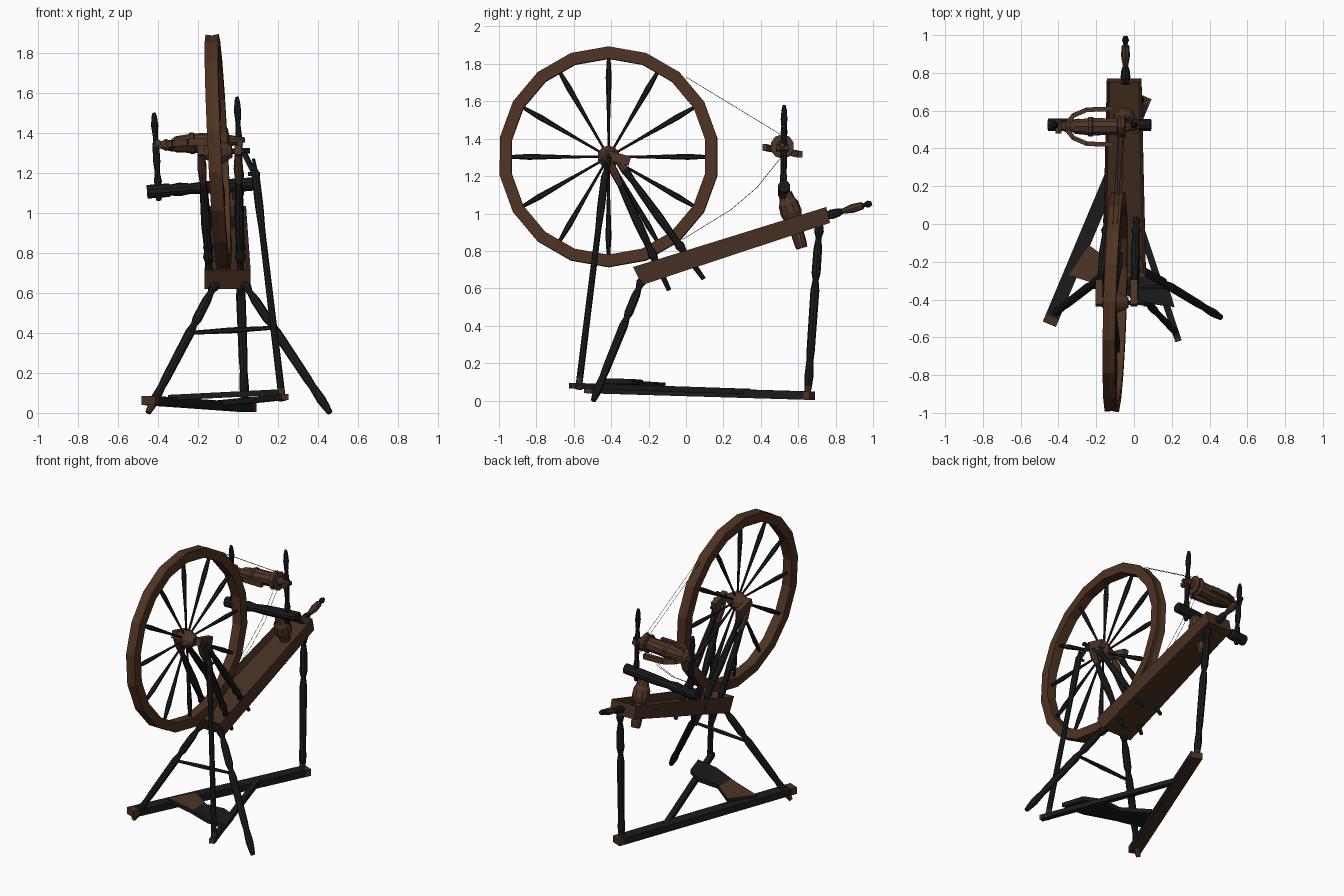
import bpy, bmesh, math
from mathutils import Vector as V, Matrix

old = bpy.data.objects.get("Cube")
if old:
    bpy.data.objects.remove(old)


def material(name, rgb):
    m = bpy.data.materials.new(name)
    m.use_nodes = True
    m.diffuse_color = (*rgb, 1)
    m.node_tree.nodes["Principled BSDF"].inputs["Base Color"].default_value = (*rgb, 1)
    return m


DARK = material("black_wood", (0.01, 0.011, 0.0115))
BENCH = material("bench_wood", (0.062, 0.029, 0.016))
BROWN = material("turned_brown_wood", (0.075, 0.035, 0.019))
RIM = material("rim_wood", (0.078, 0.033, 0.015))


def finish(name, bm, *mats):
    bmesh.ops.recalc_face_normals(bm, faces=bm.faces)
    mesh = bpy.data.meshes.new(name)
    bm.to_mesh(mesh)
    bm.free()
    for m in mats:
        mesh.materials.append(m)
    ob = bpy.data.objects.new(name, mesh)
    bpy.context.collection.objects.link(ob)


def turned(name, a, b, profile, mat=DARK, n=8, closed=False, band=None):
    """Lathe (t, radius) pairs along a-b; band is a t range in brown."""
    a, b = V(a), V(b)
    axis = (b - a).normalized()
    up = V((0, 0, 1)) if abs(axis.z) < 0.7 else V((0, 1, 0))
    u = (up - axis * up.dot(axis)).normalized()
    w = axis.cross(u)
    bm = bmesh.new()
    rings = []
    for t, r in profile:
        c = a.lerp(b, t)
        rings.append([bm.verts.new(c + (u * math.cos(k * math.tau / n)
                                        + w * math.sin(k * math.tau / n)) * r)
                      for k in range(n)])
    count = len(rings)
    for i in range(count if closed else count - 1):
        j = (i + 1) % count
        mid = (profile[i][0] + profile[j][0]) / 2
        for k in range(n):
            l = (k + 1) % n
            f = bm.faces.new((rings[i][k], rings[i][l], rings[j][l], rings[j][k]))
            if band and band[0] <= mid <= band[1]:
                f.material_index = 1
    if not closed:
        bm.faces.new(rings[0])
        bm.faces.new(rings[-1])
    finish(name, bm, mat, BROWN)


def beam(name, a, b, wide, high, mat=DARK, brown_ends=0.0, brown_below=False):
    """Box running from a to b, optionally with brown ends or underside."""
    a, b = V(a), V(b)
    d = b - a
    x = d.normalized()
    y = V((0, 0, 1)).cross(x).normalized()
    z = x.cross(y)
    bm = bmesh.new()
    bmesh.ops.create_cube(bm, size=1)
    if brown_ends:
        for s in (-1, 1):
            bmesh.ops.bisect_plane(bm, geom=bm.verts[:] + bm.edges[:] + bm.faces[:],
                                   plane_co=(s * (0.5 - brown_ends), 0, 0), plane_no=(1, 0, 0))
        for f in bm.faces:
            c = f.calc_center_median()
            f.material_index = int(abs(c.x) > 0.5 - brown_ends or (brown_below and c.z < -0.4))
    rot = Matrix((x, y, z)).transposed().to_4x4()
    bm.transform(Matrix.Translation((a + b) / 2) @ rot
                 @ Matrix.Diagonal((d.length, wide, high, 1)))
    finish(name, bm, mat, BENCH)


# Wheel: tilted rim, hub and twelve spokes
hub = V((-0.1, -0.414, 1.303))
tilt = Matrix.Rotation(-0.03, 3, "Z") @ Matrix.Rotation(-0.05, 3, "Y")
axis = tilt @ V((1, 0, 0))
turned("wheel_rim", hub - axis * 0.033, hub + axis * 0.033,
       [(0, 0.59), (0.5, 0.584), (1, 0.59), (1, 0.525), (0, 0.525)], RIM, 18, closed=True)
turned("wheel_hub", hub - axis * 0.07, hub + axis * 0.07,
       [(0, 0.03), (0.2, 0.045), (0.4, 0.06), (0.6, 0.06), (0.8, 0.045), (1, 0.03)], BROWN, 10)
turned("wheel_axle", hub - axis * 0.1, hub + axis * 0.16, [(0, 0.014), (1, 0.014)], DARK, 6)
for i in range(12):
    ang = i * math.tau / 12
    d = tilt @ V((0, math.cos(ang), math.sin(ang)))
    turned("wheel_spoke", hub + d * 0.04, hub + d * 0.535,
           [(0, 0.006), (0.3, 0.008), (0.6, 0.013), (0.78, 0.016), (1, 0.009)], DARK, 6)

# Sloping bench with a hollowed top
bm = bmesh.new()
bmesh.ops.create_cube(bm, size=2)
for v in bm.verts:
    back, top = v.co.y > 0, v.co.z > 0
    half = 0.092 if back else 0.115
    yz = ((0.77, 0.95), (0.75, 1.035)) if back else ((-0.235, 0.618), (-0.283, 0.714))
    v.co = V((-0.052 + math.copysign(half, v.co.x), *yz[top]))
bm.normal_update()
top_face = max(bm.faces, key=lambda f: f.normal.z)
bmesh.ops.inset_region(bm, faces=[top_face], thickness=0.022, depth=0)
bmesh.ops.translate(bm, verts=top_face.verts[:], vec=(0, 0.014, -0.045))
finish("bench", bm, BENCH)

# Tension knob at the high end
turned("tension_knob", (-0.045, 0.74, 0.985), (-0.045, 0.993, 1.056),
       [(0, 0.018), (0.15, 0.026), (0.3, 0.022), (0.38, 0.014), (0.6, 0.024), (0.8, 0.02),
        (0.84, 0.01), (0.92, 0.019), (1, 0.012)], DARK, 8, band=(0.36, 0.82))

# Wheel posts and braces on both sides, joined at the bearings
post = [(0, 0.016), (0.1, 0.023), (0.2, 0.016), (0.3, 0.02), (0.5, 0.024), (0.68, 0.018),
        (0.73, 0.026), (0.78, 0.015), (0.85, 0.023), (0.9, 0.015), (1, 0.012)]
for top_x, foot_x in ((-0.185, -0.135), (0.0, 0.015)):
    turned("wheel_post", (top_x, -0.415, 1.29), (foot_x, -0.09, 0.59), post, band=(0, 0.16))
    turned("wheel_brace", (top_x, -0.375, 1.3), (foot_x, 0.095, 0.65), post, band=(0, 0.08))
    beam("axle_bearing", (top_x, -0.43, 1.315), (top_x, -0.3, 1.28), 0.036, 0.05, BROWN)

# Crank and connecting rod
beam("crank", (0.03, -0.412, 1.3), (0.08, -0.428, 1.2), 0.022, 0.022)
turned("crank_pin", (0.05, -0.428, 1.195), (0.11, -0.428, 1.195), [(0, 0.01), (1, 0.01)], DARK, 6)
turned("connecting_rod", (0.078, -0.425, 1.27), (0.222, -0.575, 0.06),
       [(0, 0.007), (0.04, 0.012), (0.06, 0.02), (0.2, 0.021), (0.3, 0.016), (0.95, 0.018),
        (1, 0.018)], band=(0.96, 1))

# Three turned legs and a stretcher
leg = [(0, 0.016), (0.06, 0.026), (0.1, 0.015), (0.16, 0.023), (0.3, 0.024), (0.34, 0.016),
       (0.4, 0.024), (0.75, 0.022), (0.8, 0.019), (0.9, 0.024), (0.95, 0.02), (1, 0.014)]
turned("front_right_leg", (-0.1, -0.225, 0.67), (-0.45, -0.495, 0), leg, band=(0.92, 1))
turned("front_left_leg", (0.015, -0.225, 0.67), (0.46, -0.495, 0), leg)
turned("back_leg", (0.0, 0.715, 0.96), (0.035, 0.65, 0.03), leg, band=(0.97, 1))
turned("leg_stretcher", (-0.24, -0.335, 0.4), (0.17, -0.335, 0.425),
       [(0, 0.01), (0.25, 0.012), (0.5, 0.015), (0.75, 0.012), (1, 0.01)], DARK, 6)

# Treadle: ground beam, arm and foot board
beam("treadle_beam", (-0.448, -0.53, 0.062), (0.058, 0.675, 0.026), 0.075, 0.045,
     brown_ends=0.03, brown_below=True)
beam("treadle_arm", (0.235, -0.62, 0.08), (-0.085, 0.34, 0.048), 0.035, 0.03, brown_ends=0.015)
bm = bmesh.new()
outline = [(-0.35, -0.27), (-0.24, -0.11), (-0.08, -0.23), (0.06, -0.23), (0.17, -0.29),
           (0.215, -0.44), (0.06, -0.42), (-0.13, -0.34)]
face = bm.faces.new([bm.verts.new((x, y, 0.062 + 0.05 * (x + 0.35))) for x, y in outline])
ext = bmesh.ops.extrude_face_region(bm, geom=[face])
bmesh.ops.translate(bm, verts=[v for v in ext["geom"] if isinstance(v, bmesh.types.BMVert)],
                    vec=(0, 0, 0.028))
bmesh.ops.bisect_plane(bm, geom=bm.verts[:] + bm.edges[:] + bm.faces[:],
                       plane_co=(-0.1, 0, 0), plane_no=(1, 0, 0))
bmesh.ops.recalc_face_normals(bm, faces=bm.faces)
for f in bm.faces:
    f.material_index = int(f.calc_center_median().x < -0.1 and f.normal.z > 0.5)
finish("foot_board", bm, DARK, BROWN)

# Spindle support: post through the bench, crossbar and two uprights
turned("support_post", (-0.05, 0.53, 1.11), (-0.05, 0.62, 0.815),
       [(0, 0.035), (0.12, 0.042), (0.2, 0.054), (0.36, 0.058), (0.44, 0.05), (0.5, 0.036),
        (0.9, 0.034), (1, 0.03)], BROWN, 10)
turned("crossbar", (-0.455, 0.525, 1.105), (0.09, 0.525, 1.145),
       [(0, 0.034), (0.2, 0.034), (0.22, 0.028), (0.3, 0.034), (0.4, 0.026), (0.55, 0.032),
        (0.8, 0.034), (1, 0.033)], DARK, 10)
upright = [(0, 0.012), (0.08, 0.02), (0.14, 0.013), (0.22, 0.02), (0.32, 0.013), (0.45, 0.018),
           (0.6, 0.017), (0.72, 0.012), (0.85, 0.018), (0.95, 0.014), (1, 0.008)]
turned("near_upright", (0.015, 0.52, 1.08), (-0.005, 0.525, 1.58), upright)
turned("far_upright", (-0.395, 0.52, 1.06), (-0.42, 0.525, 1.5), upright)

# Bobbin, pulley and flyer lying between the uprights
left, right = V((-0.42, 0.515, 1.335)), V((0.035, 0.515, 1.365))
turned("bobbin", left, right,
       [(0, 0.008), (0.08, 0.018), (0.13, 0.03), (0.18, 0.022), (0.24, 0.04), (0.38, 0.046),
        (0.4, 0.054), (0.44, 0.054), (0.45, 0.048), (0.73, 0.046), (0.74, 0.064), (0.78, 0.054),
        (0.82, 0.064), (0.83, 0.03), (0.9, 0.022), (1, 0.012)], BROWN, 10)
for s in (-1, 1):
    path = [left + V((x, s * y, -0.2 * s * y)) for x, y in
            ((0.06, 0.01), (0.1, 0.06), (0.17, 0.09), (0.31, 0.095))]
    for p, q in zip(path, path[1:]):
        beam("flyer_arm", p, q, 0.024, 0.034, BROWN)
    turned("spindle_bearing", (-0.195 + s * 0.205, 0.48, 1.35), (-0.195 + s * 0.205, 0.55, 1.35),
           [(0, 0.018), (1, 0.018)], BROWN, 6)

# Doubled drive cord
for dx in (-0.012, 0.012):
    for points in ([(-0.1, 0.0, 1.73), (-0.07, 0.51, 1.42)],
                   [(-0.08, -0.02, 0.86), (-0.075, 0.24, 1.02), (-0.07, 0.38, 1.14),
                    (-0.07, 0.5, 1.29)]):
        for p, q in zip(points, points[1:]):
            turned("drive_cord", V(p) + V((dx, 0, 0)), V(q) + V((dx, 0, 0)),
                   [(0, 0.0013), (1, 0.0013)], DARK, 4)
